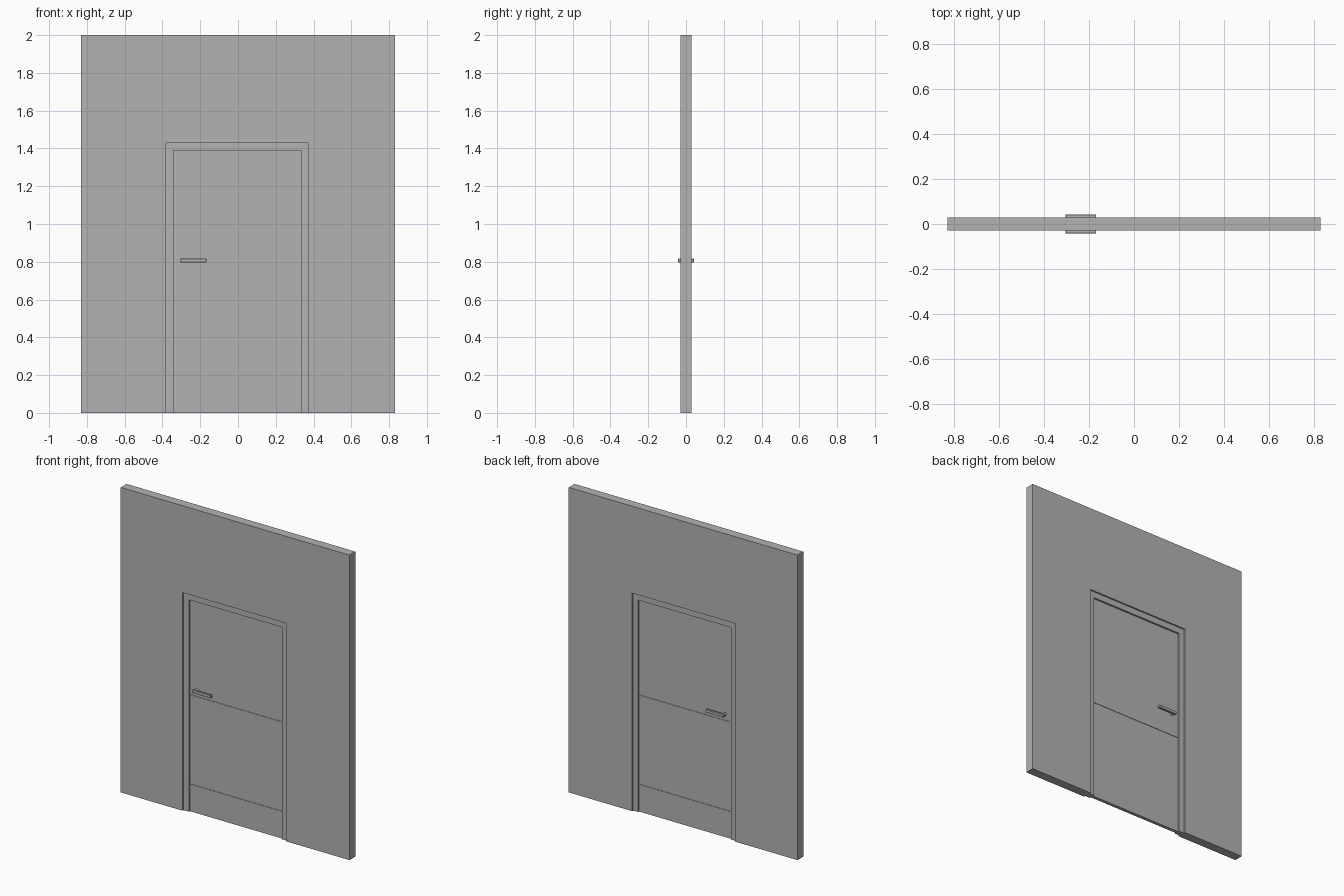
import bpy
import bmesh

cube = bpy.data.objects.get("Cube")
if cube:
    bpy.data.objects.remove(cube, do_unlink=True)

grey = bpy.data.materials.new("plain_grey")
grey.use_nodes = True
colour = (0.45, 0.45, 0.45, 1)
grey.diffuse_color = colour
grey.node_tree.nodes["Principled BSDF"].inputs["Base Color"].default_value = colour


def finish(name, bm):
    bmesh.ops.recalc_face_normals(bm, faces=bm.faces)
    mesh = bpy.data.meshes.new(name)
    bm.to_mesh(mesh)
    bm.free()
    mesh.materials.append(grey)
    obj = bpy.data.objects.new(name, mesh)
    bpy.context.collection.objects.link(obj)
    return obj


def slab(name, outline, y0, y1):
    """Extrude an x-z outline from y0 to y1."""
    bm = bmesh.new()
    face = bm.faces.new([bm.verts.new((x, y0, z)) for x, z in outline])
    ext = bmesh.ops.extrude_face_region(bm, geom=[face])
    verts = [v for v in ext["geom"] if isinstance(v, bmesh.types.BMVert)]
    bmesh.ops.translate(bm, vec=(0, y1 - y0, 0), verts=verts)
    return finish(name, bm)


def arch(name, outer, inner, depth):
    """Upright slab with a doorway cut from its lower edge."""
    (l, r, t), (il, ir, it) = outer, inner
    outline = [(l, 0), (il, 0), (il, it), (ir, it), (ir, 0), (r, 0), (r, t), (l, t)]
    return slab(name, outline, -depth, depth)


def box(name, x0, x1, z0, z1, y0, y1):
    return slab(name, [(x0, z0), (x1, z0), (x1, z1), (x0, z1)], y0, y1)


# Wall, frame and door leaf step back in turn
wall = (-0.83, 0.83, 2.0)
opening = (-0.38, 0.37, 1.43)
leaf = (-0.342, 0.334, 1.39)
left, right, top = leaf
arch("wall", wall, opening, 0.03)
arch("door_frame", opening, leaf, 0.02)
box("door_leaf", left, right, 0, top, -0.008, 0.008)

for label, side in (("front", -1), ("back", 1)):
    # Thin raised plates across the door
    box(label + "_kick_plate", left, right, 0, 0.178, side * 0.008, side * 0.011)
    box(label + "_push_plate", left, right, 0.66, 0.764, side * 0.008, side * 0.011)

    # Lever handle on a round stem
    lever = box(label + "_handle_lever", -0.305, -0.168, 0.797, 0.817,
                side * 0.027, side * 0.042)
    bevel = lever.modifiers.new("soft_edges", "BEVEL")
    bevel.width = 0.002
    bevel.segments = 1
    bpy.ops.mesh.primitive_cylinder_add(vertices=20, radius=0.009, depth=0.026,
                                        location=(-0.29, side * 0.019, 0.807),
                                        rotation=(1.5708, 0, 0))
    stem = bpy.context.object
    stem.name = label + "_handle_stem"
    stem.data.materials.append(grey)
    bpy.ops.object.shade_smooth_by_angle()
